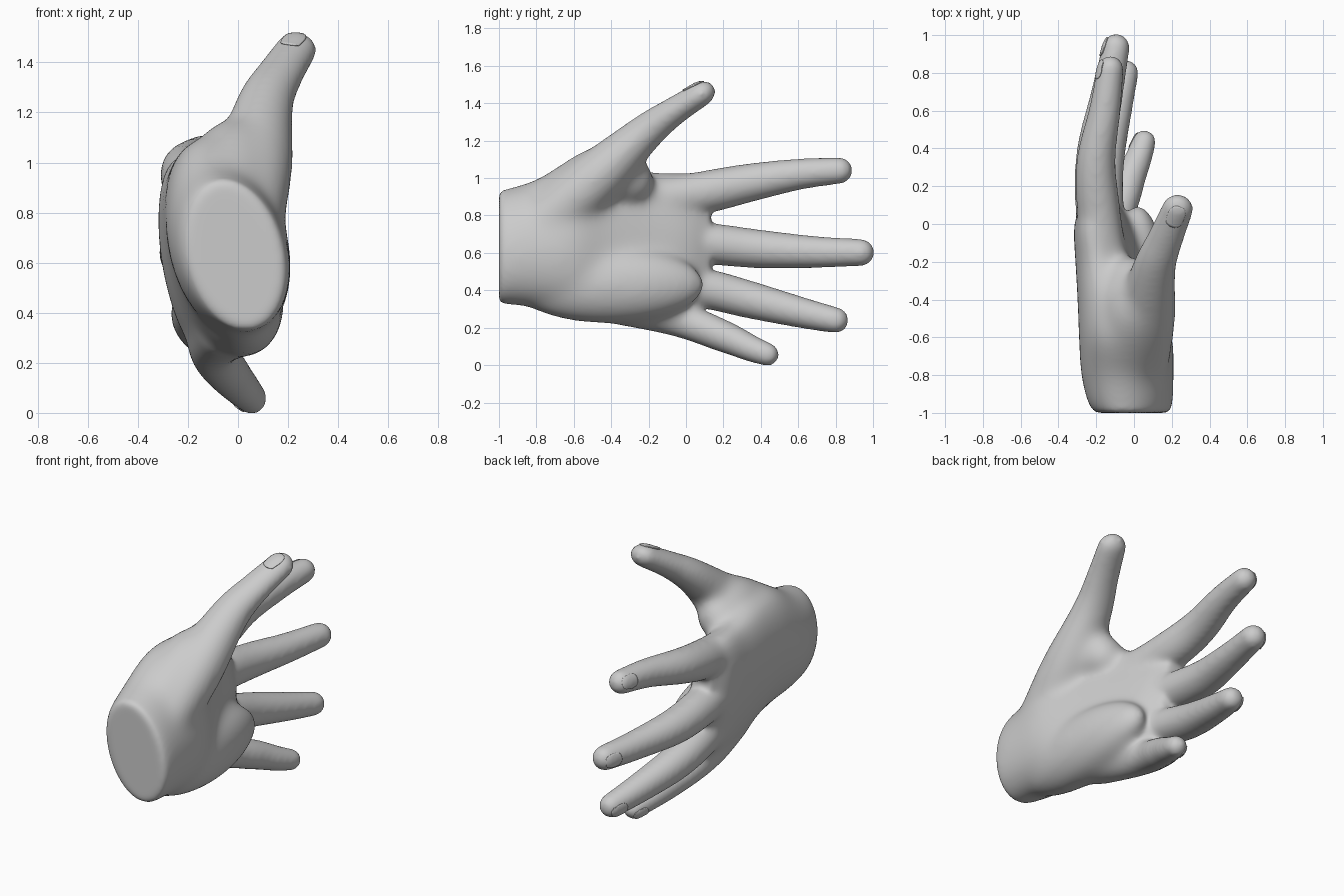
import bpy, bmesh, math
from mathutils import Vector

if "Cube" in bpy.data.objects:
    bpy.data.objects.remove(bpy.data.objects["Cube"])

skin = bpy.data.materials.new("skin grey")
skin.diffuse_color = (0.6, 0.6, 0.6, 1)
skin.use_nodes = True
skin.node_tree.nodes["Principled BSDF"].inputs["Base Color"].default_value = skin.diffuse_color


def spline(rows, steps=8):
    """Catmull-Rom through rows of numbers."""
    pts = [Vector(r) for r in rows]
    pts = [2 * pts[0] - pts[1]] + pts + [2 * pts[-1] - pts[-2]]
    out = []
    for i in range(1, len(pts) - 2):
        a, b, c, d = pts[i - 1:i + 3]
        for k in range(steps):
            t = k / steps
            out.append(0.5 * (2 * b + (c - a) * t + (2 * a - 5 * b + 4 * c - d) * t ** 2
                              + (3 * b - a - 3 * c + d) * t ** 3))
    return out + [pts[-2]]


def loft(bm, rings):
    loops = [[bm.verts.new(p) for p in ring] for ring in rings]
    for a, b in zip(loops, loops[1:]):
        n = len(a)
        for i in range(n):
            bm.faces.new((a[i], a[(i + 1) % n], b[(i + 1) % n], b[i]))
    bm.faces.new(loops[0][::-1])
    bm.faces.new(loops[-1])


def digit(bm, rows, flat=1.0, n=24):
    """Tapering tube of (x, y, z, radius) with a rounded tip, flattened towards the tip."""
    path = spline(rows)
    c = [Vector(p[:3]) for p in path]
    r = [p[3] for p in path]
    tans = [(c[min(i + 1, len(c) - 1)] - c[max(i - 1, 0)]).normalized() for i in range(len(c))]
    end, er, et = c[-1], r[-1], tans[-1]
    for k in range(1, 7):
        a = k / 6 * 1.45
        c.append(end + et * er * math.sin(a))
        r.append(er * math.cos(a))
        tans.append(et)
    rings = []
    for j, (p, rad, t) in enumerate(zip(c, r, tans)):
        u = t.cross(Vector((1, 0, 0))).normalized()
        v = t.cross(u)
        u *= 1 + (flat - 1) * min(1, j / 28)
        rings.append([p + rad * (u * math.cos(q) + v * math.sin(q))
                      for q in (2 * math.pi * i / n for i in range(n))])
    loft(bm, rings)


def ramp(v, a, b):
    return max(0.0, min(1.0, (v - a) / (b - a)))


# Digits: centre line and radius, starting inside the palm
index = [(-.14, -.25, .87, .12), (-.19, .1, .925, .115), (-.2, .34, .975, .103),
         (-.155, .6, 1.02, .084), (-.125, .82, 1.04, .071)]
middle = [(-.16, -.25, .66, .12), (-.2, .1, .65, .112), (-.2, .38, .622, .104),
          (-.145, .68, .605, .086), (-.095, .935, .602, .073)]
ring = [(-.12, -.25, .47, .11), (-.16, .1, .41, .107), (-.15, .34, .35, .1),
        (-.09, .62, .28, .083), (-.045, .8, .24, .07)]
little = [(-.05, -.4, .335, .115), (-.1, -.06, .25, .1), (-.035, .2, .155, .086),
          (.02, .34, .093, .073), (.054, .435, .057, .063)]
thumb = [(.03, -.78, .74, .15), (.06, -.5, .98, .162), (.105, -.24, 1.22, .12),
         (.165, -.08, 1.345, .096), (.23, .078, 1.448, .084)]
digits = {"index": index, "middle": middle, "ring": ring, "little": little, "thumb": thumb}
bm = bmesh.new()
for key, rows in digits.items():
    digit(bm, rows, .8 if key == "thumb" else 1)

# Web filling the gap between thumb and back of the hand
digit(bm, [(-.04, -.7, .82, .19), (-.01, -.45, 1.01, .165), (-.02, -.3, .99, .13)])

# Palm and wrist: y, centre x, centre z, half x, half z
palm = [(-1, -.01, .63, .19, .3), (-.94, -.02, .635, .22, .312), (-.8, -.035, .65, .24, .345),
        (-.6, -.045, .685, .24, .41), (-.4, -.085, .655, .205, .43), (-.2, -.125, .615, .175, .425),
        (0, -.165, .615, .14, .41), (.13, -.18, .66, .07, .27)]
sections = []
for y, cx, cz, hx, hz in spline(palm):
    section = []
    for i in range(40):
        a = 2 * math.pi * i / 40
        dz = hz * math.sin(a)
        section.append((cx + hx * math.cos(a) - .15 * dz, y, cz + dz))
    sections.append(section)
loft(bm, sections)

# Heel of the palm below the little finger
heel = bmesh.ops.create_uvsphere(bm, u_segments=24, v_segments=16, radius=1)["verts"]
for v in heel:
    v.co = Vector((.02 + v.co.x * .165, -.42 + v.co.y * .52, .43 + v.co.z * .21))

bmesh.ops.recalc_face_normals(bm, faces=bm.faces)
me = bpy.data.meshes.new("hand")
bm.to_mesh(me)
bm.free()
hand = bpy.data.objects.new("hand", me)
bpy.context.collection.objects.link(hand)
me.materials.append(skin)

# Fuse the parts into one skin
rm = hand.modifiers.new("fuse", "REMESH")
rm.mode = "VOXEL"
rm.voxel_size = 0.013
rm.use_smooth_shade = True
fused = bpy.data.meshes.new_from_object(hand.evaluated_get(bpy.context.evaluated_depsgraph_get()))
hand.modifiers.clear()
hand.data = fused
if not fused.materials:
    fused.materials.append(skin)

# Soften everything a little and the palm a lot
group = hand.vertex_groups.new(name="palm")
for v in fused.vertices:
    x, y, z = v.co
    w = ramp(y, .14, -.06) * ramp(y, -.97, -.85) * ramp(z, 1.36, 1.15)
    if w > 0:
        group.add([v.index], w, "REPLACE")
for name, count, vg in (("soften palm", 90, "palm"), ("soften", 18, "")):
    sm = hand.modifiers.new(name, "SMOOTH")
    sm.factor = 0.5
    sm.iterations = count
    sm.vertex_group = vg


def nail(name, rows, out):
    """Thin rounded plate wrapped on the back of a fingertip."""
    tip, prev, rad = Vector(rows[-1][:3]), Vector(rows[-2][:3]), rows[-1][3]
    axis = (tip - prev).normalized()
    out = (out - axis * out.dot(axis)).normalized()
    side = axis.cross(out)
    centre = tip + out * rad
    b = bmesh.new()
    bmesh.ops.create_grid(b, x_segments=12, y_segments=12, size=1)
    for v in b.verts:
        x, y = v.co.x, v.co.y
        x, y = x * math.sqrt(1 - y * y * .4), y * math.sqrt(1 - x * x * .4)
        v.co = centre + rad * (axis * x * .85 + side * y * .7)
    m = bpy.data.meshes.new(name)
    b.to_mesh(m)
    b.free()
    m.materials.append(skin)
    m.shade_smooth()
    ob = bpy.data.objects.new(name, m)
    bpy.context.collection.objects.link(ob)
    sw = ob.modifiers.new("wrap", "SHRINKWRAP")
    sw.target = hand
    sw.wrap_method = "NEAREST_SURFACEPOINT"
    sw.wrap_mode = "ABOVE_SURFACE"
    sw.offset = 0.002
    so = ob.modifiers.new("thickness", "SOLIDIFY")
    so.thickness = 0.006
    so.offset = 0


# Nails face the back of the hand, the thumb nail faces up
for key, rows in digits.items():
    facing = Vector((-.1, -.6, .8)) if key == "thumb" else Vector((-1, 0, rows[-1][2] * .6 - .35))
    nail(key + "_nail", rows, facing)
